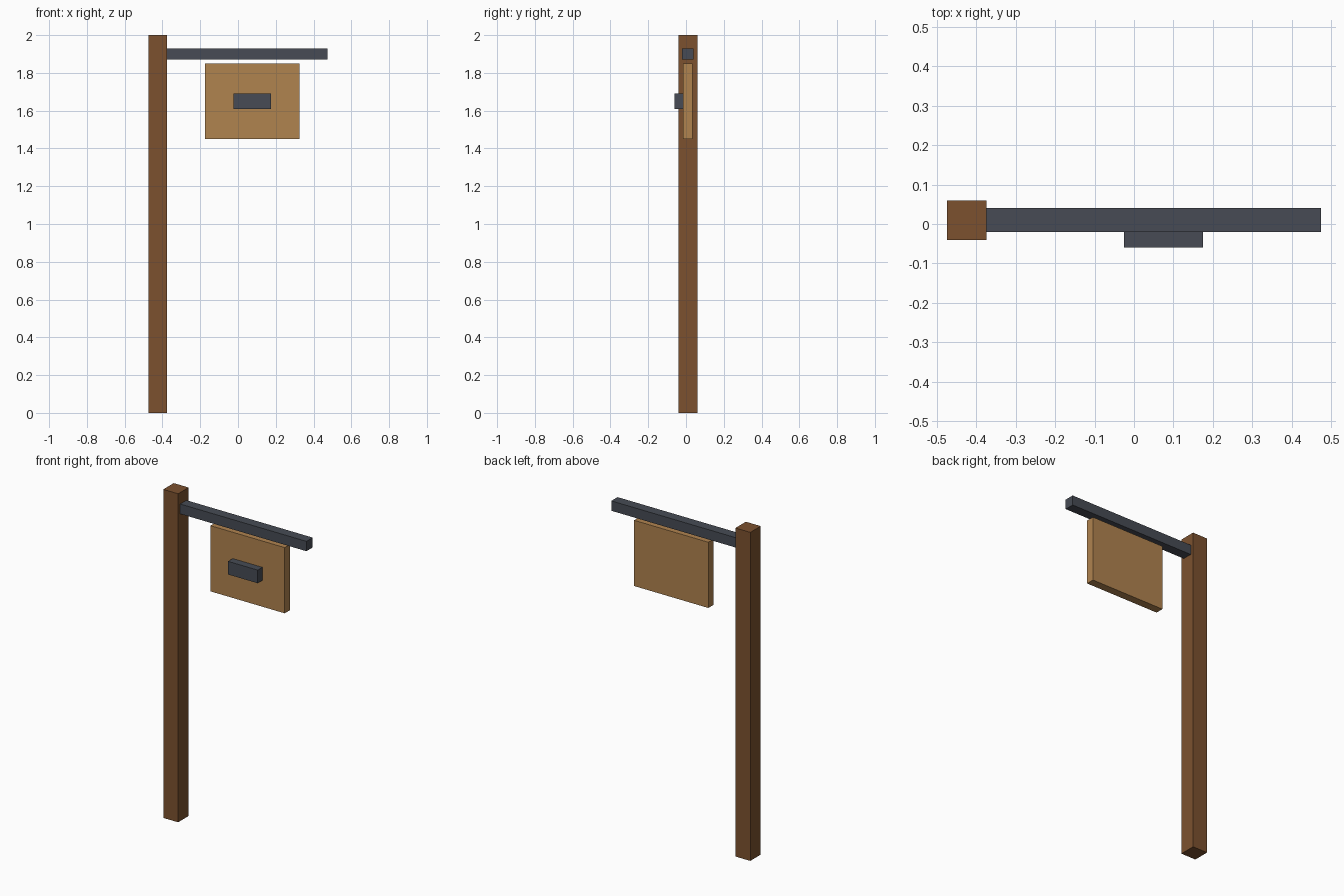
import bpy
from mathutils import Vector

cube = bpy.data.objects.get("Cube")
if cube:
    bpy.data.objects.remove(cube, do_unlink=True)


def make_material(name, rgb):
    mat = bpy.data.materials.new(name)
    mat.use_nodes = True
    color = (*rgb, 1.0)
    mat.diffuse_color = color
    mat.node_tree.nodes["Principled BSDF"].inputs["Base Color"].default_value = color
    return mat


def add_box(name, low, high, mat):
    """Flat-shaded box spanning two opposite corners."""
    low, high = Vector(low), Vector(high)
    bpy.ops.mesh.primitive_cube_add(size=1, location=(low + high) / 2)
    box = bpy.context.object
    box.name = box.data.name = name
    box.scale = high - low
    bpy.ops.object.transform_apply(location=False, rotation=False, scale=True)
    box.data.materials.append(mat)
    return box


dark_wood = make_material("dark wood", (0.2, 0.083, 0.028))
light_wood = make_material("light wood", (0.434, 0.227, 0.078))
iron = make_material("dark iron", (0.063, 0.071, 0.089))

# Upright post
add_box("post", (-0.475, -0.04, 0), (-0.375, 0.06, 2), dark_wood)
# Arm, let into the post
add_box("arm", (-0.425, -0.02, 1.87), (0.475, 0.04, 1.93), iron)
# Sign board below the arm
add_box("sign_board", (-0.175, -0.015, 1.45), (0.325, 0.035, 1.85), light_wood)
# Raised block on the front of the board
add_box("sign_emblem", (-0.025, -0.06, 1.61), (0.175, -0.015, 1.69), iron)
